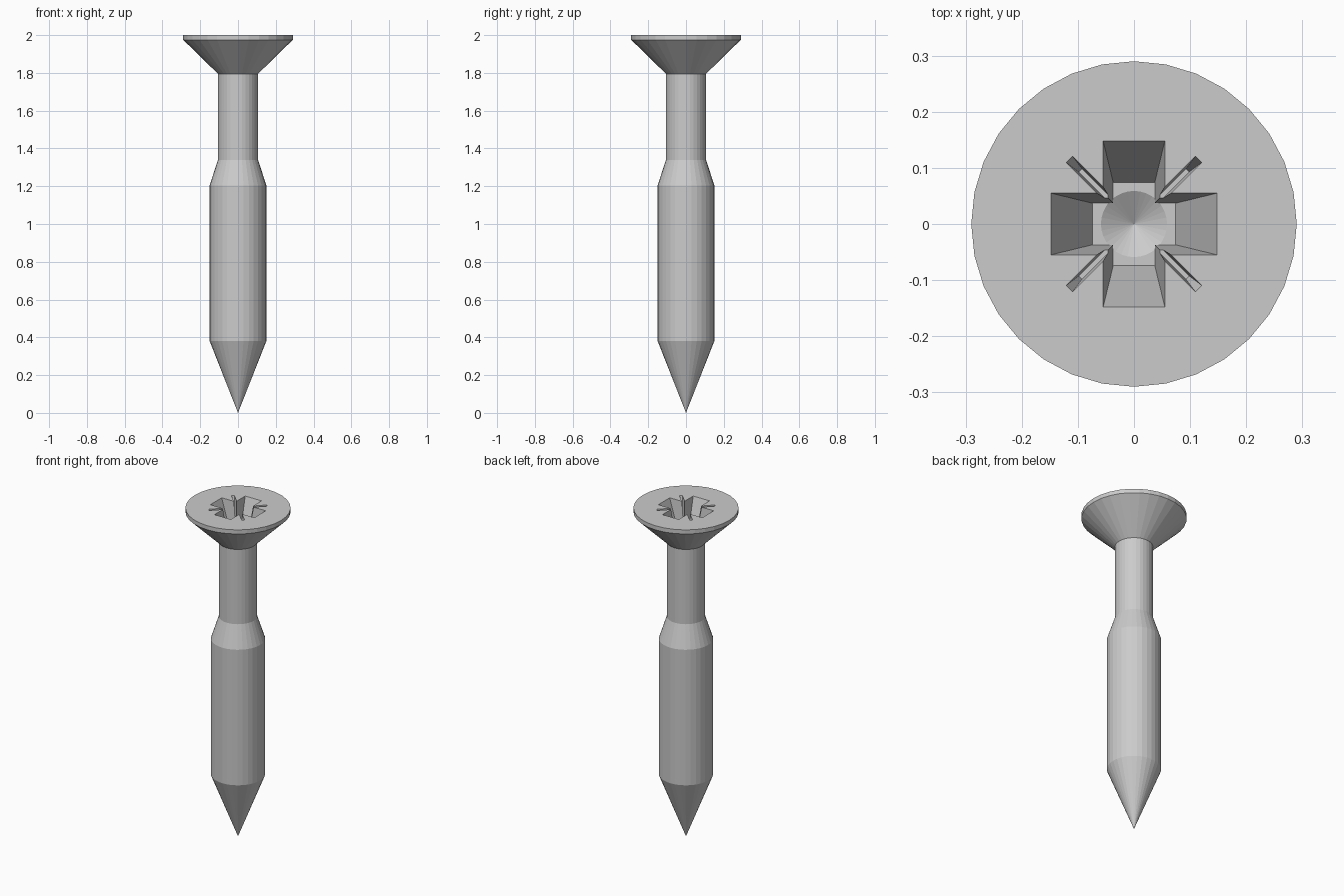
import bpy, bmesh
from math import cos, sin, tau, radians

if "Cube" in bpy.data.objects:
    bpy.data.objects.remove(bpy.data.objects["Cube"])

SIDES = 32


def make_object(name, bm):
    bmesh.ops.recalc_face_normals(bm, faces=bm.faces)
    mesh = bpy.data.meshes.new(name)
    bm.to_mesh(mesh)
    bm.free()
    ob = bpy.data.objects.new(name, mesh)
    bpy.context.collection.objects.link(ob)
    return ob


def loft(name, rings, tip=None):
    """Solid through equal-length rings of points, ending in a tip or a cap."""
    bm = bmesh.new()
    loops = [[bm.verts.new(p) for p in ring] for ring in rings]
    n = len(loops[0])
    for a, b in zip(loops, loops[1:]):
        for i in range(n):
            j = (i + 1) % n
            bm.faces.new((a[i], a[j], b[j], b[i]))
    if tip is None:
        bm.faces.new(loops[0])
    else:
        t = bm.verts.new((0, 0, tip))
        for i in range(n):
            bm.faces.new((t, loops[0][(i + 1) % n], loops[0][i]))
    bm.faces.new(loops[-1])
    return make_object(name, bm)


def circle(r, z):
    return [(r * cos(tau * i / SIDES), r * sin(tau * i / SIDES), z) for i in range(SIDES)]


def blade(name, low, high, z0, z1, angle):
    """Tapered bar through the axis; low/high are (half length, half width)."""
    c, s = cos(radians(angle)), sin(radians(angle))
    rings = []
    for (l, w), z in ((low, z0), (high, z1), (high, z1 + 0.1)):
        rings.append([(x * c - y * s, x * s + y * c, z)
                      for x, y in ((l, w), (-l, w), (-l, -w), (l, -w))])
    return loft(name, rings)


# Screw body: point, thick shank, shoulder, neck, countersunk head
profile = [(0.15, 0.38), (0.15, 1.205), (0.106, 1.34), (0.106, 1.795),
           (0.29, 1.975), (0.29, 2.0)]
screw = loft("screw", [circle(r, z) for r, z in profile], tip=0.0)

# Driver recess: cross arms, thin diagonal slots, conical pit
FLOOR = 1.80
cutters = [blade("cross_cutter", (0.074, 0.037), (0.148, 0.055), FLOOR, 2.0, a)
           for a in (0, 90)]
cutters += [blade("slot_cutter", (0.135, 0.004), (0.163, 0.008), 1.9, 2.0, a)
            for a in (45, 135)]
cutters.append(loft("pit_cutter", [circle(0.064, FLOOR + 0.003)], tip=FLOOR - 0.035))

bpy.context.view_layer.objects.active = screw
for cutter in cutters:
    cutter.hide_render = True
    mod = screw.modifiers.new("recess", 'BOOLEAN')
    mod.operation = 'DIFFERENCE'
    mod.solver = 'EXACT'
    mod.object = cutter
    bpy.ops.object.modifier_apply(modifier=mod.name)
    bpy.data.objects.remove(cutter)
